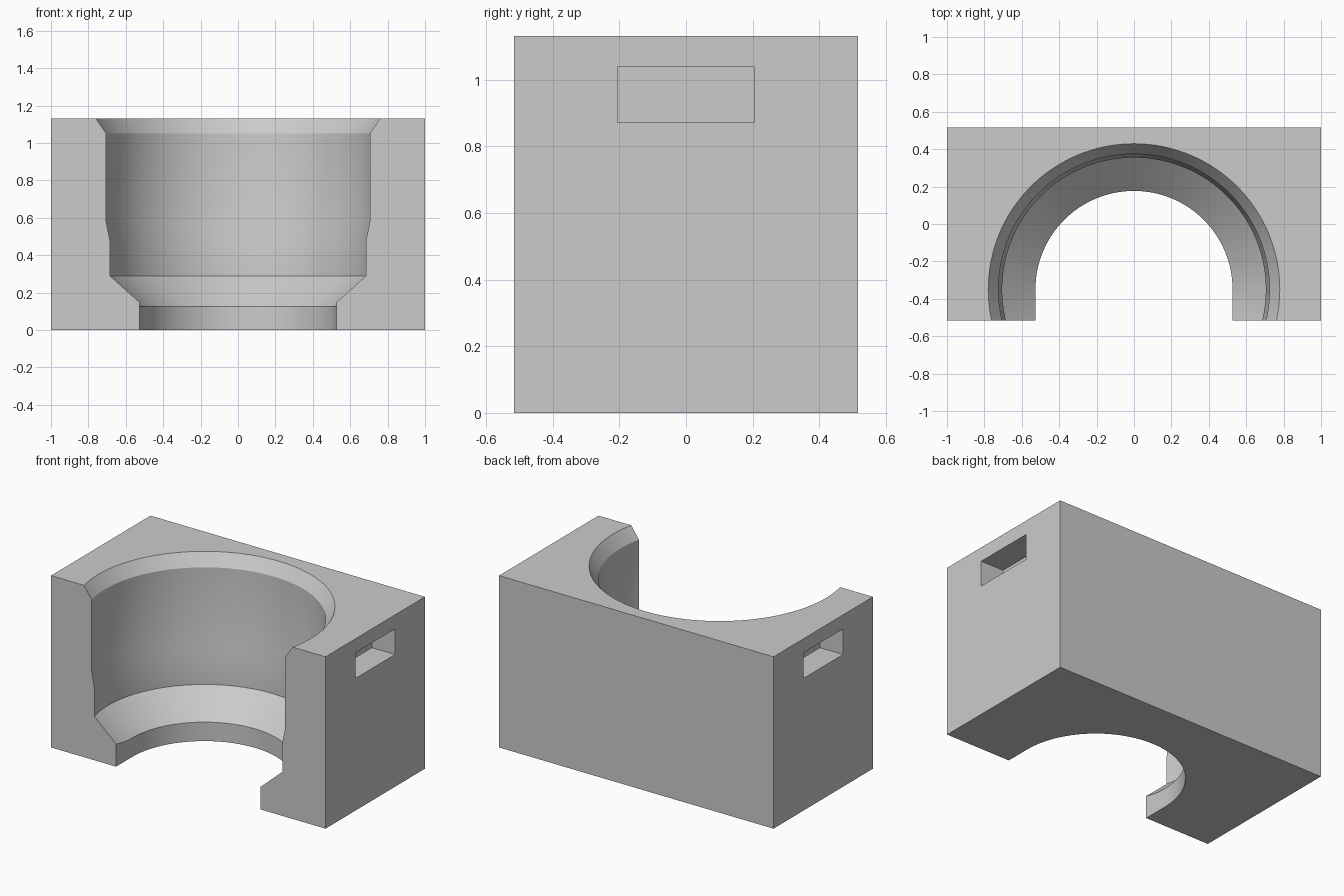
import bpy, bmesh, math

old = bpy.data.objects.get("Cube")
if old:
    bpy.data.objects.remove(old, do_unlink=True)

HALF_DEPTH, HEIGHT = 0.517, 1.132
AXIS_Y = -0.35          # axis of the round cavity
THROAT_R = 0.527
SEGMENTS = 128

grey = bpy.data.materials.new("plain_grey")
grey.use_nodes = True
colour = (0.6, 0.6, 0.6, 1)
grey.diffuse_color = colour
grey.node_tree.nodes["Principled BSDF"].inputs["Base Color"].default_value = colour


def make_object(name, bm):
    bmesh.ops.recalc_face_normals(bm, faces=bm.faces)
    mesh = bpy.data.meshes.new(name)
    bm.to_mesh(mesh)
    bm.free()
    mesh.materials.append(grey)
    obj = bpy.data.objects.new(name, mesh)
    bpy.context.collection.objects.link(obj)
    return obj


def box(name, low, high):
    bm = bmesh.new()
    bmesh.ops.create_cube(bm, size=1)
    for v in bm.verts:
        for i in range(3):
            v.co[i] = low[i] if v.co[i] < 0 else high[i]
    return make_object(name, bm)


def revolve(name, profile):
    """Closed solid of revolution from (radius, z) pairs."""
    bm = bmesh.new()
    rings = []
    for r, z in profile:
        angles = [math.tau * i / SEGMENTS for i in range(SEGMENTS)]
        rings.append([bm.verts.new((r * math.cos(a), AXIS_Y + r * math.sin(a), z))
                      for a in angles])
    for lower, upper in zip(rings, rings[1:]):
        for i in range(SEGMENTS):
            j = (i + 1) % SEGMENTS
            bm.faces.new((lower[i], lower[j], upper[j], upper[i]))
    bm.faces.new(rings[0])
    bm.faces.new(rings[-1])
    return make_object(name, bm)


def throat(name, z0, z1):
    """Half-round prism with straight sides running out of the front."""
    half = SEGMENTS // 2
    outline = [(THROAT_R, -0.7)]
    for i in range(half + 1):
        a = math.pi * i / half
        outline.append((THROAT_R * math.cos(a), AXIS_Y + THROAT_R * math.sin(a)))
    outline.append((-THROAT_R, -0.7))
    bm = bmesh.new()
    face = bm.faces.new([bm.verts.new((x, y, z0)) for x, y in outline])
    new = bmesh.ops.extrude_face_region(bm, geom=[face])["geom"]
    moved = [v for v in new if isinstance(v, bmesh.types.BMVert)]
    bmesh.ops.translate(bm, vec=(0, 0, z1 - z0), verts=moved)
    return make_object(name, bm)


# Solid block
block = box("holder_block", (-1, -HALF_DEPTH, 0), (1, HALF_DEPTH, HEIGHT))

# Stepped bowl: sloped seat, lower wall, slightly wider upper wall, flared rim
bowl = revolve("bowl_cutter", [
    (0.42, 0.026), (0.705, 0.29), (0.705, 0.48),
    (0.7245, 0.58), (0.7245, 1.052), (0.848, 1.232)])
cutters = [bowl, throat("throat_cutter", -0.1, 0.2)]

# Hand slots in both ends
for side, name in ((1, "left"), (-1, "right")):
    xs = sorted((side * 0.832, side * 1.1))
    cutters.append(box(name + "_slot_cutter", (xs[0], -0.206, 0.871),
                       (xs[1], 0.206, 1.039)))

# Carve, then remove the cutters
bpy.context.view_layer.objects.active = block
for cutter in cutters:
    cutter.hide_render = True
    mod = block.modifiers.new(cutter.name, "BOOLEAN")
    mod.operation = "DIFFERENCE"
    mod.solver = "EXACT"
    mod.object = cutter
    bpy.ops.object.modifier_apply(modifier=mod.name)
for cutter in cutters:
    bpy.data.objects.remove(cutter, do_unlink=True)

# Smooth round walls, crisp corners
for obj in bpy.context.selected_objects:
    obj.select_set(False)
block.select_set(True)
bpy.ops.object.shade_smooth_by_angle(angle=math.radians(25))
